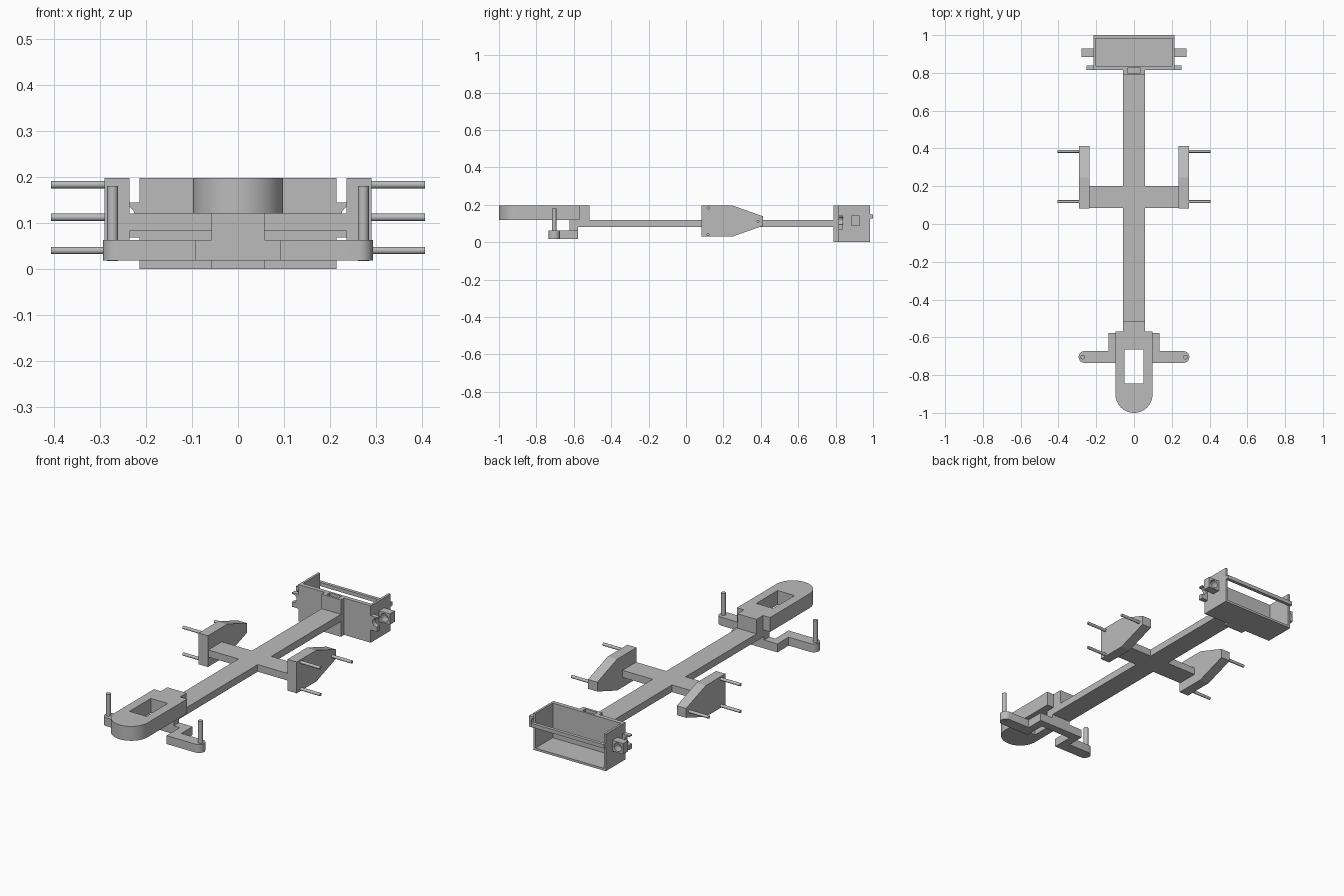
import bpy, bmesh, math
from mathutils import Vector

if "Cube" in bpy.data.objects:
    bpy.data.objects.remove(bpy.data.objects["Cube"])

GREY = (0.5, 0.5, 0.5, 1)
mat = bpy.data.materials.new("plain_grey")
mat.use_nodes = True
mat.diffuse_color = GREY
mat.node_tree.nodes["Principled BSDF"].inputs["Base Color"].default_value = GREY

# Maps a profile point (a, b) and extrusion depth d to x, y, z
AXES = {
    "x": lambda a, b, d: (d, a, b),
    "y": lambda a, b, d: (a, d, b),
    "z": lambda a, b, d: (a, b, d),
}


def prism(name, profile, axis, start, end):
    """Extrude a flat profile along an axis."""
    bm = bmesh.new()
    place = AXES[axis]
    face = bm.faces.new([bm.verts.new(place(a, b, start)) for a, b in profile])
    out = bmesh.ops.extrude_face_region(bm, geom=[face])
    verts = [v for v in out["geom"] if isinstance(v, bmesh.types.BMVert)]
    bmesh.ops.translate(bm, verts=verts, vec=Vector(place(0, 0, end - start)))
    bmesh.ops.recalc_face_normals(bm, faces=bm.faces)
    mesh = bpy.data.meshes.new(name)
    bm.to_mesh(mesh)
    bm.free()
    mesh.materials.append(mat)
    obj = bpy.data.objects.new(name, mesh)
    bpy.context.collection.objects.link(obj)
    return obj


def box(name, x, y, z):
    corners = [(x[0], y[0]), (x[1], y[0]), (x[1], y[1]), (x[0], y[1])]
    return prism(name, corners, "z", *z)


def arc(cx, cy, r, a0, a1, steps=16):
    angles = [math.radians(a0 + (a1 - a0) * i / steps) for i in range(steps + 1)]
    return [(cx + r * math.cos(a), cy + r * math.sin(a)) for a in angles]


def rod(name, centre, r, axis, start, end):
    obj = prism(name, arc(*centre, r, 0, 360, 24)[:-1], axis, start, end)
    smooth(obj)
    return obj


def activate(obj):
    bpy.ops.object.select_all(action="DESELECT")
    obj.select_set(True)
    bpy.context.view_layer.objects.active = obj


def smooth(obj):
    activate(obj)
    bpy.ops.object.shade_smooth_by_angle(angle=math.radians(30))


def cut(obj, cutter):
    """Subtract the cutter and remove it."""
    mod = obj.modifiers.new("cut", "BOOLEAN")
    mod.operation = "DIFFERENCE"
    mod.solver = "EXACT"
    mod.object = cutter
    activate(obj)
    bpy.ops.object.modifier_apply(modifier=mod.name)
    bpy.data.objects.remove(cutter)
    smooth(obj)


TOP = 0.197

# Long spine and crossbeam
box("spine", (-0.057, 0.057), (-0.62, 0.80), (0.082, 0.12))
box("crossbeam", (-0.24, 0.24), (0.085, 0.2), (0.082, 0.12))

# Rounded front head with a rectangular window and a narrower neck
outline = arc(0, -0.902, 0.098, 180, 360, 32) + [
    (0.098, -0.57), (0.057, -0.57), (0.057, -0.515),
    (-0.057, -0.515), (-0.057, -0.57), (-0.098, -0.57)]
head = prism("head", outline, "z", 0.12, TOP)
cut(head, box("window_cutter", (-0.05, 0.05), (-0.845, -0.665), (0, 0.3)))

# Stepped front bracket hung below the spine
box("bracket_drop", (-0.057, 0.057), (-0.622, -0.578), (0.06, 0.12))
right_half = [(0.092, -0.622), (0.092, -0.735)] + arc(0.262, -0.704, 0.031, -90, 90) \
    + [(0.136, -0.673), (0.136, -0.578)]
left_half = [(-x, y) for x, y in reversed(right_half)]
smooth(prism("front_bracket", right_half + left_half, "z", 0.018, 0.063))

# Side plate profile and its three peg positions (y, z)
plate = [(0.082, 0.03), (0.247, 0.03), (0.413, 0.088),
         (0.413, 0.138), (0.247, TOP), (0.082, TOP)]
pegs = [(0.118, 0.183), (0.118, 0.04), (0.385, 0.112)]

for side, s in (("left", 1), ("right", -1)):
    def span(a, b):
        return sorted((s * a, s * b))

    rod(f"{side}_bracket_pin", (s * 0.272, -0.705), 0.012, "z", 0.017, 0.18)

    prism(f"{side}_plate", plate, "x", *span(0.235, 0.29))
    for i, spot in enumerate(pegs):
        rod(f"{side}_plate_peg_{i + 1}", spot, 0.008, "x", *span(0.28, 0.406))

    # Tray side wall with a bored lug and a thin tab
    box(f"{side}_tray_wall", span(0.202, 0.214), (0.815, 0.983), (0, TOP))
    lugs = (("lug", 0.278, (0.885, 0.928), 0.086), ("tab", 0.252, (0.815, 0.84), 0.068))
    for part, reach, depth, low in lugs:
        lug = box(f"{side}_tray_{part}", span(0.213, reach), depth, (low, 0.144))
        cut(lug, rod("bore_cutter", (s * 0.246, 0.115), 0.022, "y", 0.7, 1.1))

# Rear tray: floor, slotted front wall and a cross rail over the open back
box("tray_floor", (-0.214, 0.214), (0.815, 0.983), (0, 0.012))
wall = [(-0.214, 0.815), (-0.057, 0.815), (-0.057, 0.788), (0.057, 0.788),
        (0.057, 0.815), (0.214, 0.815), (0.214, 0.837), (-0.214, 0.837)]
front_wall = prism("tray_front_wall", wall, "z", 0, TOP)
cut(front_wall, box("slot_cutter", (-0.035, 0.035), (0.8, 0.825), (0.14, 0.3)))
box("tray_rear_rail", (-0.214, 0.214), (0.982, 1.0), (0.128, 0.148))
